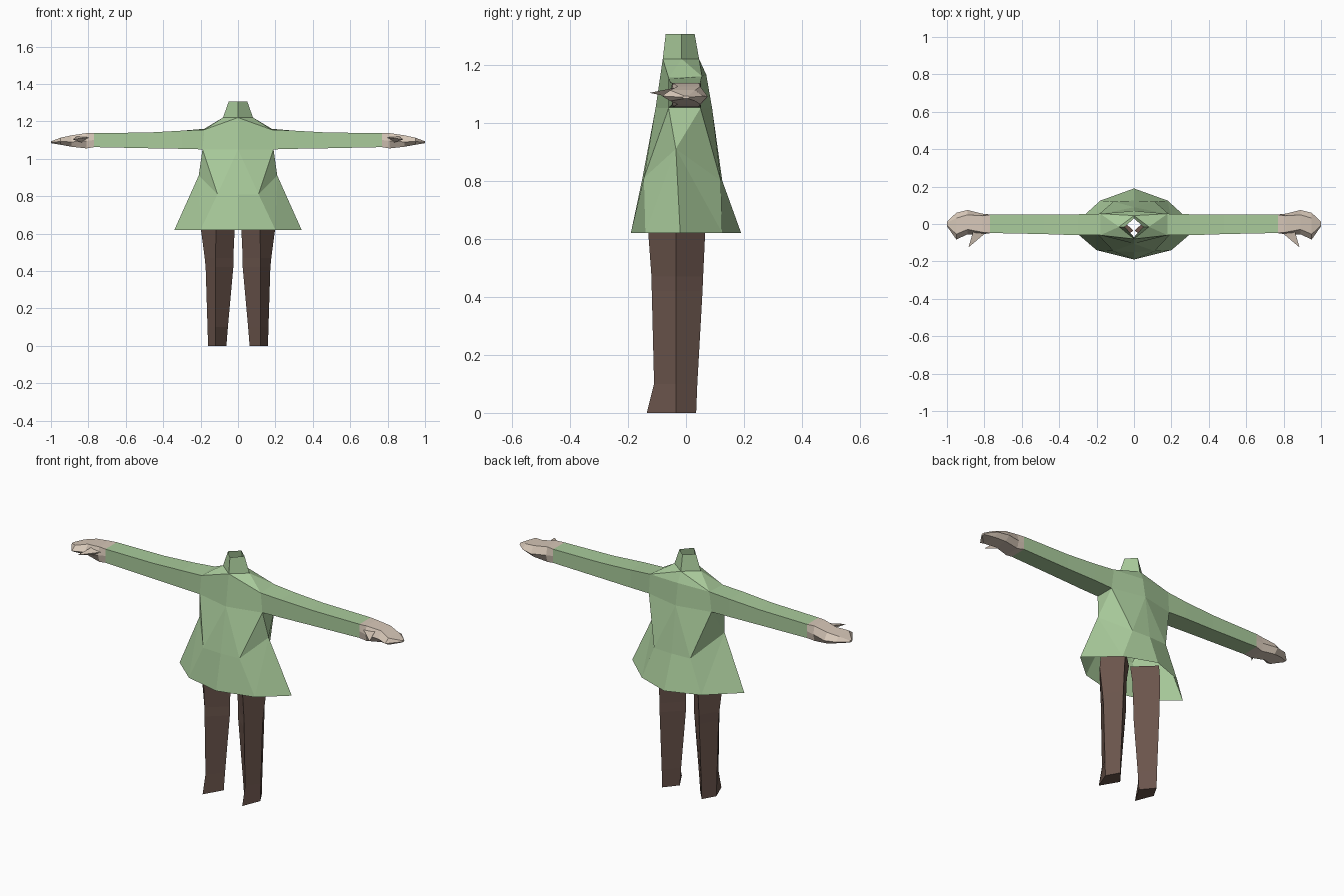
import bpy, bmesh

if "Cube" in bpy.data.objects:
    bpy.data.objects.remove(bpy.data.objects["Cube"])


def material(name, color):
    m = bpy.data.materials.new(name)
    m.diffuse_color = (*color, 1)
    m.use_nodes = True
    m.node_tree.nodes["Principled BSDF"].inputs["Base Color"].default_value = m.diffuse_color
    return m


GREEN = material("coat green", (0.40, 0.60, 0.33))
BROWN = material("trouser brown", (0.145, 0.09, 0.072))
SKIN = material("skin beige", (0.68, 0.575, 0.48))


def make(name, verts, faces, mat):
    """Right-hand half mesh, mirrored across x = 0."""
    mesh = bpy.data.meshes.new(name)
    mesh.from_pydata(verts, [], faces)
    bm = bmesh.new()
    bm.from_mesh(mesh)
    bmesh.ops.recalc_face_normals(bm, faces=bm.faces)
    bm.to_mesh(mesh)
    bm.free()
    mesh.materials.append(mat)
    ob = bpy.data.objects.new(name, mesh)
    bpy.context.collection.objects.link(ob)
    mod = ob.modifiers.new("mirror", 'MIRROR')
    mod.use_axis[0] = True
    return ob


def loft(name, rings, mat, cap_start=False, cap_end=False):
    n = len(rings[0])
    verts = [p for r in rings for p in r]
    faces = [(i * n + j, i * n + (j + 1) % n, (i + 1) * n + (j + 1) % n, (i + 1) * n + j)
             for i in range(len(rings) - 1) for j in range(n)]
    if cap_start:
        faces.append(tuple(range(n)))
    if cap_end:
        faces.append(tuple(range(len(verts) - n, len(verts))))
    return make(name, verts, faces, mat)


# Coat: named corner points of the right half, open at hem, armhole and collar
P = {
    "hem_f": (0, -.19, .62), "hem_fs": (.20, -.14, .62), "hem_s": (.34, -.02, .62),
    "hem_bs": (.18, .125, .62), "hem_b": (0, .19, .62),
    "waist_f": (0, -.15, .81), "waist_fs": (.11, -.145, .81), "waist_s": (.21, -.035, .91),
    "waist_bs": (.11, .12, .80), "waist_b": (0, .125, .80),
    "chest_f": (0, -.105, 1.05), "chest_fs": (.19, -.06, 1.05),
    "chest_bs": (.19, .05, 1.05), "chest_b": (0, .09, 1.05),
    "shoulder_fs": (.18, -.06, 1.155), "shoulder_bs": (.18, .055, 1.16), "back": (0, .07, 1.165),
    "neck_f": (0, -.08, 1.22), "neck_s": (.08, -.015, 1.22), "neck_b": (0, .045, 1.22),
    "collar_f": (0, -.07, 1.305), "collar_s": (.05, -.015, 1.305), "collar_b": (0, .03, 1.305),
}
FACES = [
    # skirt
    "hem_f hem_fs waist_fs waist_f", "hem_fs hem_s waist_s", "hem_fs waist_s waist_fs",
    "hem_s hem_bs waist_s", "hem_bs waist_bs waist_s", "hem_bs hem_b waist_b waist_bs",
    # torso
    "waist_f waist_fs chest_f", "waist_fs chest_fs chest_f", "waist_fs waist_s chest_fs",
    "waist_s chest_bs chest_fs", "waist_s waist_bs chest_bs",
    "waist_bs chest_b chest_bs", "waist_bs waist_b chest_b",
    # shoulders
    "chest_f chest_fs shoulder_fs neck_f", "chest_bs chest_b back shoulder_bs",
    "neck_f shoulder_fs neck_s", "shoulder_fs shoulder_bs neck_s",
    "shoulder_bs back neck_b", "shoulder_bs neck_b neck_s",
    # collar
    "neck_f neck_s collar_s collar_f", "neck_s neck_b collar_b collar_s",
]
names = list(P)
make("coat", list(P.values()), [[names.index(w) for w in f.split()] for f in FACES], GREEN)


# Sleeves: four-sided tubes from the armhole to the wrist
def box_ring(x, y0, y1, z0, z1):
    return [(x, y0, z0), (x, y1, z0), (x, y1, z1), (x, y0, z1)]


loft("sleeves", [
    [P["chest_fs"], P["chest_bs"], P["shoulder_bs"], P["shoulder_fs"]],
    box_ring(.30, -.06, .052, 1.053, 1.15),
    box_ring(.48, -.054, .05, 1.056, 1.14),
    box_ring(.77, -.048, .05, 1.062, 1.137)], GREEN)


# Hands: flattened six-sided mitts
def hand_ring(x, y0, y1, z0, zm, z1, k):
    c, h = (y0 + y1) / 2, (y1 - y0) / 2 * k
    return [(x, y0, zm), (x, c - h, z0), (x, c + h, z0), (x, y1, zm), (x, c + h, z1), (x, c - h, z1)]


loft("hands", [
    hand_ring(.77, -.049, .051, 1.062, 1.10, 1.137, .98),
    hand_ring(.81, -.055, .055, 1.055, 1.095, 1.137, .8),
    hand_ring(.89, -.055, .075, 1.064, 1.09, 1.125, .6),
    hand_ring(.95, -.083, .06, 1.075, 1.092, 1.112, .6),
    hand_ring(1.0, -.012, .012, 1.083, 1.088, 1.093, .6)], SKIN, cap_end=True)

# Thumbs: thin spikes pointing forward
make("thumbs", [(.79, -.045, 1.115), (.86, -.04, 1.12), (.83, -.04, 1.085), (.885, -.125, 1.103)],
     [(0, 1, 3), (1, 2, 3), (2, 0, 3)], SKIN)


# Trouser legs: diamond section (front, outer, back, inner)
def leg_ring(z, front, outer, back, inner, cx, cy=-.035):
    return [(cx, front, z), (outer, cy, z), (cx, back, z), (inner, cy, z)]


loft("legs", [
    leg_ring(0, -.135, .16, .035, .062, .12),
    leg_ring(.10, -.11, .163, .039, .054, .12),
    leg_ring(.42, -.118, .173, .057, .025, .12),
    leg_ring(.47, -.119, .178, .059, .025, .12),
    leg_ring(.62, -.13, .198, .066, .018, .118),
    leg_ring(.70, -.125, .19, .066, .004, .11)], BROWN, cap_start=True, cap_end=True)
